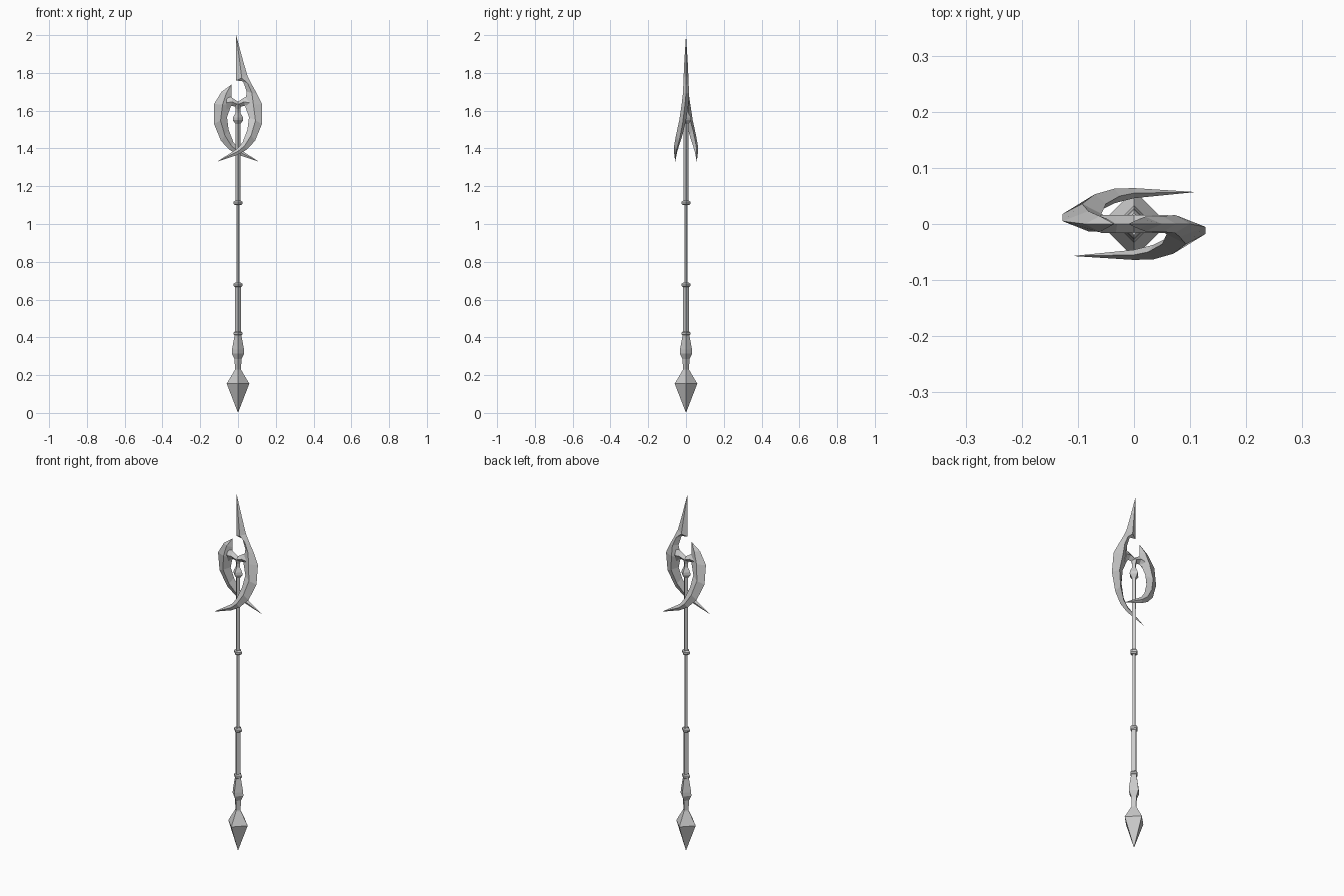
import bpy, bmesh, math

if "Cube" in bpy.data.objects:
    bpy.data.objects.remove(bpy.data.objects["Cube"])


def loft(name, rings, start=None, end=None):
    """Skin rings of points; close each end with a point or a flat cap."""
    bm = bmesh.new()
    rs = [[bm.verts.new(p) for p in r] for r in rings]
    n = len(rs[0])
    for a, b in zip(rs, rs[1:]):
        for i in range(n):
            j = (i + 1) % n
            bm.faces.new((a[i], a[j], b[j], b[i]))
    for ring, tip in ((rs[0], start), (rs[-1], end)):
        if tip is None:
            bm.faces.new(ring)
        else:
            t = bm.verts.new(tip)
            for i in range(n):
                bm.faces.new((ring[i], ring[(i + 1) % n], t))
    bmesh.ops.recalc_face_normals(bm, faces=bm.faces)
    me = bpy.data.meshes.new(name)
    bm.to_mesh(me)
    bm.free()
    ob = bpy.data.objects.new(name, me)
    bpy.context.collection.objects.link(ob)
    return ob


def turned(name, profile, start=None, end=None, sides=4):
    """Faceted lathe of (radius, z) with corners on the axes."""
    ang = [2 * math.pi * i / sides for i in range(sides)]
    rings = [[(r * math.cos(a), r * math.sin(a), z) for a in ang] for r, z in profile]
    return loft(name, rings, start, end)


def diamond(ox, oz, ix, iz, y, t):
    """Blade section: outer edge, front ridge, inner edge, back ridge."""
    mx, mz = (ox + ix) / 2, (oz + iz) / 2
    return [(ox, y, oz), (mx, y - t, mz), (ix, y, iz), (mx, y + t, mz)]


# Pointed butt and swollen grip
turned("butt_spike", [(0.06, 0.155), (0.02, 0.222), (0.016, 0.23)], start=(0, 0, 0))
turned("lower_grip", [(0.016, 0.22), (0.018, 0.285), (0.033, 0.315), (0.032, 0.335),
                      (0.019, 0.405), (0.019, 0.42)])

# Shaft sections
turned("lower_shaft", [(0.015, 0.41), (0.015, 0.68)])
turned("middle_shaft", [(0.009, 0.67), (0.009, 1.115)])
turned("upper_shaft", [(0.014, 1.10), (0.013, 1.53), (0.028, 1.55), (0.026, 1.565),
                       (0.012, 1.59), (0.012, 1.61), (0.02, 1.635)])

# Collars
for name, z in (("grip_collar", 0.42), ("lower_collar", 0.678), ("upper_collar", 1.112)):
    turned(name, [(0.015, z - 0.012), (0.024, z - 0.005), (0.024, z + 0.005), (0.015, z + 0.012)])

# Curved blades: outer x, z, inner x, z, depth, half thickness
curve = [(0.127, 1.635, 0.036, 1.63, -0.005, 0.018), (0.127, 1.53, 0.058, 1.565, -0.018, 0.018),
         (0.09, 1.44, 0.05, 1.50, -0.036, 0.017), (0.045, 1.393, 0.025, 1.435, -0.05, 0.013),
         (0.0, 1.367, 0.0, 1.402, -0.055, 0.009)]
spear = [(0.028, 1.86, -0.01, 1.86, 0, 0.009), (0.05, 1.785, -0.01, 1.76, 0, 0.013),
         (0.075, 1.735, 0.027, 1.755, 0, 0.014), (0.10, 1.69, 0.046, 1.70, 0, 0.016)]
stub = [(0.087, 1.70, 0.035, 1.69, 0, 0.014)]
tail = (-0.11, -0.057, 1.33)
loft("long_blade", [diamond(*s) for s in spear + curve], (-0.01, 0, 2.0), tail)
short = loft("short_blade", [diamond(*s) for s in stub + curve], (0.035, 0, 1.738), tail)
short.rotation_euler.z = math.pi

# Bridge joining both blades over the shaft
bridge = [(-0.06, 1.68, -0.06, 1.605), (-0.03, 1.668, -0.035, 1.625), (0, 1.648, 0, 1.62),
          (0.03, 1.668, 0.035, 1.625), (0.06, 1.68, 0.06, 1.605)]
loft("blade_bridge", [diamond(*s, 0, 0.016) for s in bridge])
